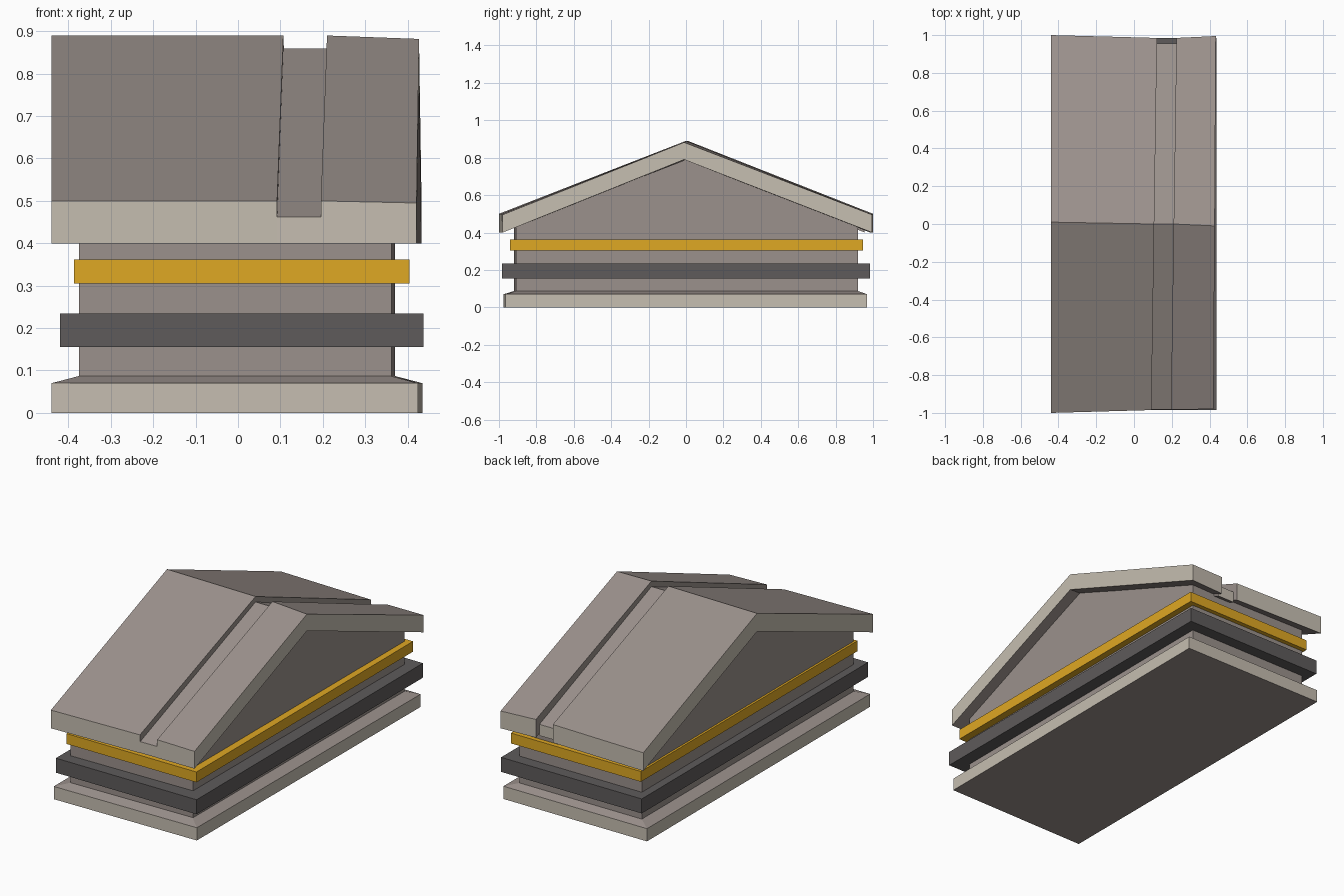
import bpy, bmesh

if "Cube" in bpy.data.objects:
    bpy.data.objects.remove(bpy.data.objects["Cube"])


def material(name, rgb):
    m = bpy.data.materials.new(name)
    lin = [(c / 255 / 12.92) if c < 11 else ((c / 255 + 0.055) / 1.055) ** 2.4 for c in rgb]
    m.diffuse_color = (*lin, 1)
    m.use_nodes = True
    m.node_tree.nodes["Principled BSDF"].inputs["Base Color"].default_value = m.diffuse_color
    return m


stone = material("brown grey stone", (155, 145, 140))
trim = material("pale beige trim", (198, 190, 177))
gold = material("golden yellow", (223, 168, 35))
dark = material("charcoal", (94, 91, 91))


def loft(name, sections, mats, rule=None):
    """Skin a list of matching closed loops and cap both ends."""
    bm = bmesh.new()
    loops = [[bm.verts.new(p) for p in s] for s in sections]
    n = len(loops[0])
    for a, b in zip(loops, loops[1:]):
        for i in range(n):
            j = (i + 1) % n
            bm.faces.new((a[i], a[j], b[j], b[i]))
    bm.faces.new(loops[0][::-1])
    bm.faces.new(loops[-1])
    bmesh.ops.recalc_face_normals(bm, faces=bm.faces)
    bm.normal_update()
    if rule:
        for f in bm.faces:
            f.material_index = rule(f)
    me = bpy.data.meshes.new(name)
    bm.to_mesh(me)
    bm.free()
    ob = bpy.data.objects.new(name, me)
    bpy.context.collection.objects.link(ob)
    for m in mats:
        me.materials.append(m)
    return ob


def rect(x0, x1, y0, y1, z, taper=0.0):
    # right end slightly narrower at the front
    return [(x0, y0, z), (x1 - taper, y0 + taper, z), (x1, y1, z), (x0, y1, z)]


# Plinth with sloped top: pale sides, stone top and bottom
loft("plinth", [rect(-0.44, 0.435, -0.975, 0.968, 0.0, 0.01),
                rect(-0.44, 0.435, -0.975, 0.968, 0.07, 0.01),
                rect(-0.375, 0.37, -0.92, 0.92, 0.087, 0.01)],
     [stone, trim], lambda f: int(abs(f.normal.z) < 0.1))


# Gabled body
def gable(x, yf, yb, skew):
    return [(x - skew, yf, 0.08), (x - skew, yf, 0.79 + 0.39 * yf), (x - skew / 2, 0, 0.79),
            (x, yb, 0.79 - 0.39 * yb), (x, yb, 0.08)]


loft("walls", [gable(-0.375, -0.92, 0.92, 0), gable(0.37, -0.908, 0.92, 0.008)], [stone])

# Wrap-around bands
loft("lower_band", [rect(-0.42, 0.437, -0.985, 0.985, z) for z in (0.155, 0.235)], [dark])
loft("upper_band", [rect(-0.387, 0.405, -0.94, 0.945, z) for z in (0.305, 0.362)], [gold])


# Roof slab cross-section: x leans along y
def roof_section(x, lean, yf, yb, ridge=0.89, eave=0.5, base=0.4, yr=0.0):
    line = [(yf, base), (yf, eave), (yr, ridge), (yb, eave), (yb, base), (yr, 0.79)]
    return [(x + lean * y, y, z) for y, z in line]


def roof_rule(f):
    c = f.calc_center_median()
    inner = abs(f.normal.x) > 0.5 and abs(c.x) < 0.3
    return int(abs(f.normal.z) < 0.3 and not inner)


roof_mats = [stone, trim]
loft("roof_left", [roof_section(-0.44, 0, -1.0, 1.0, yr=0.01),
                   roof_section(0.107, 0.015, -0.985, 0.985)], roof_mats, roof_rule)
loft("roof_right", [roof_section(0.21, 0.015, -0.982, 0.985),
                    roof_section(0.427, 0.006, -0.98, 0.995, 0.882, 0.495, yr=-0.01)],
     roof_mats, roof_rule)
# Sunken strip between the two roof parts
loft("roof_groove", [roof_section(0.107, 0.015, -0.983, 0.955, 0.86, 0.462),
                     roof_section(0.21, 0.015, -0.981, 0.955, 0.86, 0.462)],
     roof_mats, roof_rule)
